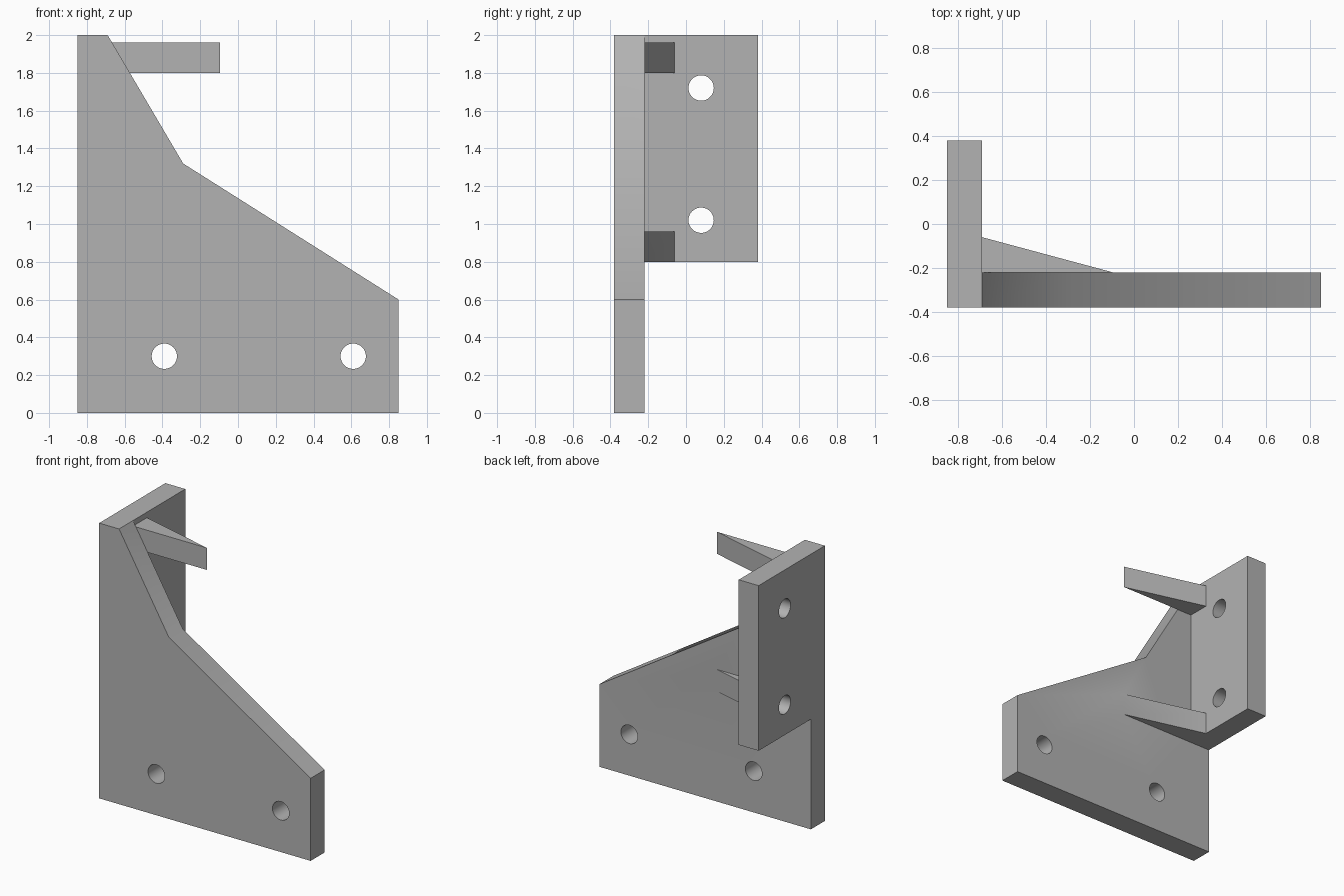
import bpy
import bmesh
import math
from mathutils import Matrix, Vector

cube = bpy.data.objects.get("Cube")
if cube:
    bpy.data.objects.remove(cube, do_unlink=True)

# One plain grey for the whole bracket
grey = bpy.data.materials.new("plain_grey")
grey.use_nodes = True
colour = (0.45, 0.45, 0.45, 1)
grey.diffuse_color = colour
grey.node_tree.nodes["Principled BSDF"].inputs["Base Color"].default_value = colour

# Overall extents, plate thickness and hole size
LEFT, RIGHT, FRONT, BACK, TOP = -0.85, 0.85, -0.38, 0.38, 2.0
THICK = 0.16
INNER_X, INNER_Y = LEFT + THICK, FRONT + THICK
HOLE_RADIUS = 0.067


def finish(name, bm):
    bmesh.ops.recalc_face_normals(bm, faces=bm.faces)
    mesh = bpy.data.meshes.new(name)
    bm.to_mesh(mesh)
    bm.free()
    mesh.materials.append(grey)
    obj = bpy.data.objects.new(name, mesh)
    bpy.context.collection.objects.link(obj)
    return obj


def prism(name, outline, offset):
    """Extrude a closed outline of points along an offset."""
    bm = bmesh.new()
    face = bm.faces.new([bm.verts.new(p) for p in outline])
    result = bmesh.ops.extrude_face_region(bm, geom=[face], use_keep_orig=True)
    moved = [g for g in result["geom"] if isinstance(g, bmesh.types.BMVert)]
    bmesh.ops.translate(bm, verts=moved, vec=Vector(offset))
    return finish(name, bm)


def drill(name, centre, axis):
    """Round cutter for a bolt hole along the X or Y axis."""
    bm = bmesh.new()
    turn = Matrix.Rotation(math.pi / 2, 4, "Y" if axis == "X" else "X")
    bmesh.ops.create_cone(bm, cap_ends=True, segments=48, radius1=HOLE_RADIUS,
                          radius2=HOLE_RADIUS, depth=THICK * 2,
                          matrix=Matrix.Translation(centre) @ turn)
    return finish(name, bm)


def combine(target, tool, operation):
    """Apply a boolean and remove the tool object."""
    mod = target.modifiers.new(operation.lower(), "BOOLEAN")
    mod.operation = operation
    mod.solver = "EXACT"
    mod.object = tool
    bpy.context.view_layer.objects.active = target
    bpy.ops.object.modifier_apply(modifier=mod.name)
    bpy.data.objects.remove(tool, do_unlink=True)


# Front plate with the bent sloping edge
profile = [(LEFT, 0), (RIGHT, 0), (RIGHT, 0.6), (-0.29, 1.32),
           (INNER_X, TOP), (LEFT, TOP)]
bracket = prism("corner_bracket", [(x, FRONT, z) for x, z in profile], (0, THICK, 0))

# Side flange running back from the upper half
flange = prism("side_flange",
               [(LEFT, INNER_Y, 0.8), (LEFT, BACK, 0.8), (LEFT, BACK, TOP), (LEFT, INNER_Y, TOP)],
               (THICK, 0, 0))
combine(bracket, flange, "UNION")

# Two tapered ribs in the inner corner
for z in (0.8, 1.8):
    rib = prism("rib", [(INNER_X, INNER_Y, z), (-0.095, INNER_Y, z),
                        (INNER_X, INNER_Y + THICK, z)], (0, 0, THICK))
    combine(bracket, rib, "UNION")

# Bolt holes through the front plate and the flange
for x in (-0.39, 0.61):
    combine(bracket, drill("plate_drill", (x, FRONT + THICK / 2, 0.3), "Y"), "DIFFERENCE")
for z in (1.02, 1.72):
    combine(bracket, drill("flange_drill", (LEFT + THICK / 2, 0.08, z), "X"), "DIFFERENCE")

# Smooth hole walls, crisp plate edges
bpy.ops.object.select_all(action="DESELECT")
bracket.select_set(True)
bpy.context.view_layer.objects.active = bracket
bpy.ops.object.shade_smooth_by_angle(angle=math.radians(30))
